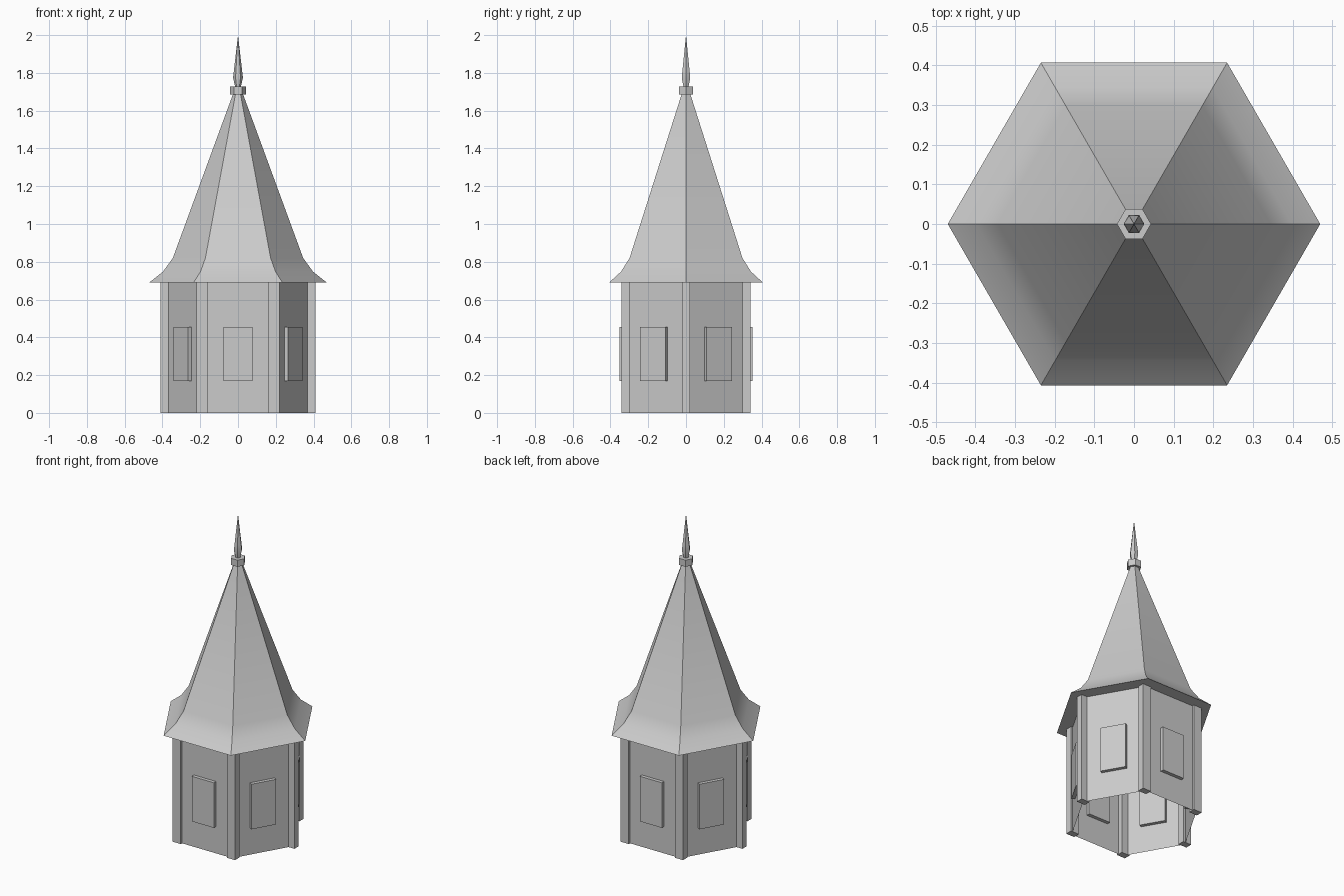
import bpy
import bmesh
from math import cos, sin, pi, radians
from mathutils import Matrix

cube = bpy.data.objects.get("Cube")
if cube:
    bpy.data.objects.remove(cube, do_unlink=True)

grey = bpy.data.materials.new("light_grey")
grey.use_nodes = True
grey.diffuse_color = (0.6, 0.6, 0.6, 1)
grey.node_tree.nodes["Principled BSDF"].inputs["Base Color"].default_value = (0.6, 0.6, 0.6, 1)

SIDES = 6
WALL_R = 0.38
APOTHEM = WALL_R * cos(pi / SIDES)
EAVE_Z = 0.69


def finish(name, bm, smooth=False):
    bmesh.ops.recalc_face_normals(bm, faces=bm.faces)
    mesh = bpy.data.meshes.new(name)
    bm.to_mesh(mesh)
    bm.free()
    mesh.materials.append(grey)
    obj = bpy.data.objects.new(name, mesh)
    bpy.context.collection.objects.link(obj)
    if smooth:
        bpy.ops.object.select_all(action='DESELECT')
        obj.select_set(True)
        bpy.context.view_layer.objects.active = obj
        bpy.ops.object.shade_smooth_by_angle(angle=radians(30))
    return obj


def hex_lathe(name, profile, capped=True, smooth=False):
    """Stack six-sided rings given as (corner radius, height); zero radius makes a tip."""
    bm = bmesh.new()
    rings = []
    for r, z in profile:
        count = SIDES if r > 0 else 1
        rings.append([bm.verts.new((r * cos(2 * pi * i / SIDES), r * sin(2 * pi * i / SIDES), z))
                      for i in range(count)])
    for low, high in zip(rings, rings[1:]):
        for i in range(SIDES):
            j = (i + 1) % SIDES
            if len(high) == 1:
                bm.faces.new((low[i], low[j], high[0]))
            else:
                bm.faces.new((low[i], low[j], high[j], high[i]))
    if capped:
        for ring in (rings[0], rings[-1]):
            if len(ring) > 1:
                bm.faces.new(ring)
    return finish(name, bm, smooth)


def box(name, size, place):
    bm = bmesh.new()
    bmesh.ops.create_cube(bm, size=1, matrix=place @ Matrix.Diagonal((*size, 1)))
    return finish(name, bm)


# Thin wall shell, open underneath
hex_lathe("walls", [(WALL_R, 0), (WALL_R, EAVE_Z)], capped=False)

# Flared roof, collar and finial
hex_lathe("roof", [(0.47, EAVE_Z), (0.397, 0.748), (0.345, 0.82), (0.022, 1.70)], smooth=True)
hex_lathe("collar", [(0.043, 1.685), (0.043, 1.727)])
hex_lathe("finial", [(0.014, 1.72), (0.026, 1.775), (0.022, 1.81), (0, 2.0)], smooth=True)

# Corner posts and window panels
for i in range(SIDES):
    a = 2 * pi * i / SIDES
    box(f"corner_post_{i + 1}", (0.058, 0.042, EAVE_Z),
        Matrix.Translation((WALL_R * cos(a), 0.975 * WALL_R * sin(a), EAVE_Z / 2)))
    place = Matrix.Rotation(a + pi / SIDES, 4, 'Z') @ Matrix.Translation((APOTHEM, 0, 0.312))
    box(f"window_panel_{i + 1}", (0.044, 0.154, 0.285), place)
